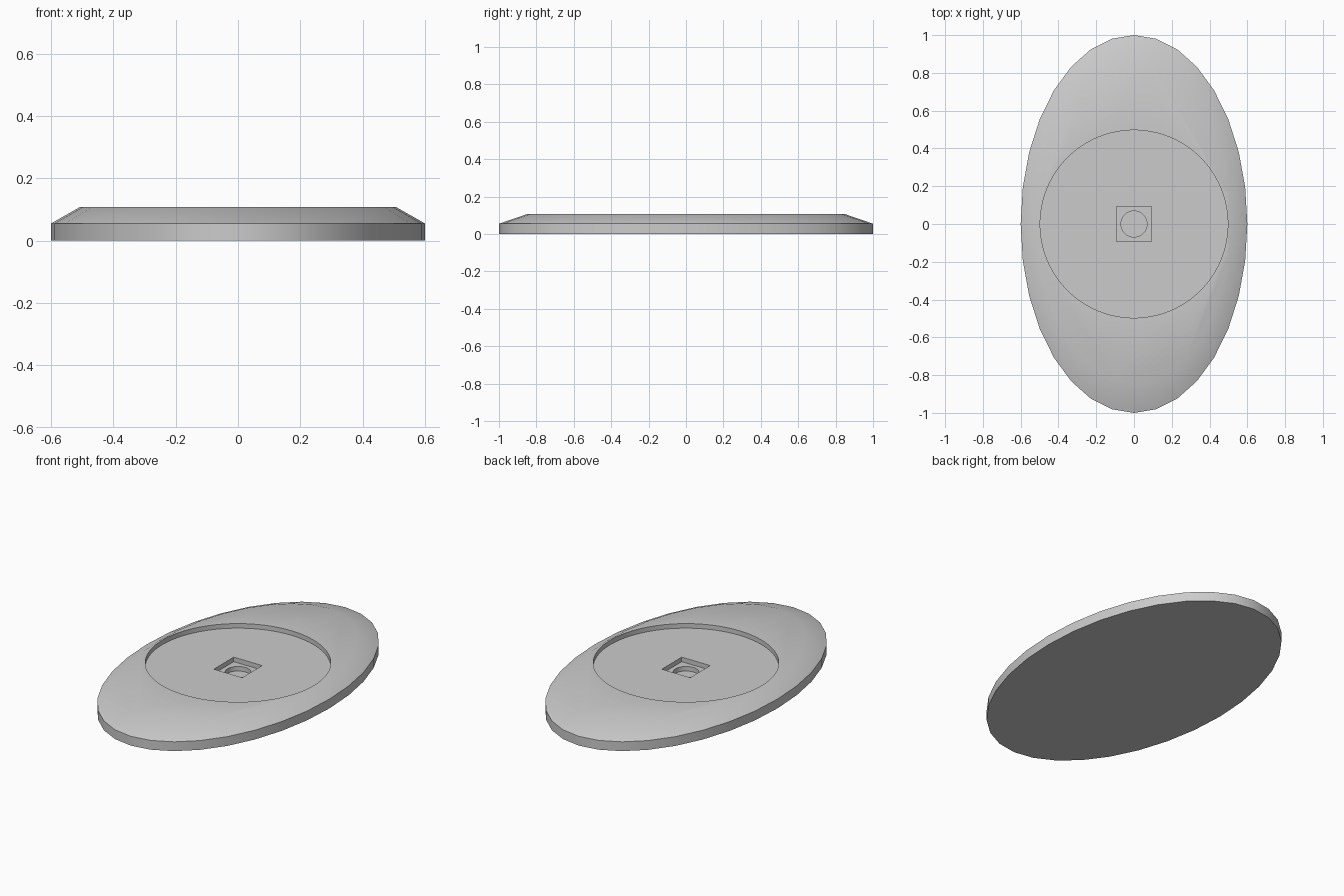
import bpy
import bmesh
import math

default = bpy.data.objects.get("Cube")
if default:
    bpy.data.objects.remove(default, do_unlink=True)

TOP = 0.108
STEP = 0.027


def make_object(name, bm):
    bmesh.ops.recalc_face_normals(bm, faces=bm.faces[:])
    mesh = bpy.data.meshes.new(name)
    bm.to_mesh(mesh)
    bm.free()
    obj = bpy.data.objects.new(name, mesh)
    bpy.context.collection.objects.link(obj)
    return obj


def loft(name, sections, sides, turn=0.0):
    """Closed solid through stacked ellipses given as (x radius, y radius, z)."""
    bm = bmesh.new()
    rings = []
    for rx, ry, z in sections:
        angles = [turn + math.tau * i / sides for i in range(sides)]
        rings.append([bm.verts.new((rx * math.cos(a), ry * math.sin(a), z)) for a in angles])
    for low, high in zip(rings, rings[1:]):
        for i in range(sides):
            j = (i + 1) % sides
            bm.faces.new((low[i], low[j], high[j], high[i]))
    bm.faces.new(rings[0][::-1])
    bm.faces.new(rings[-1])
    return make_object(name, bm)


# Oval plate with an upright rim and a sloping shoulder
base = loft("oval_base", [(0.6, 1.0, 0), (0.6, 1.0, 0.055), (0.507, 0.845, TOP)], 32)

grey = bpy.data.materials.new("light_grey")
grey.use_nodes = True
colour = (0.6, 0.6, 0.6, 1)
grey.diffuse_color = colour
grey.node_tree.nodes["Principled BSDF"].inputs["Base Color"].default_value = colour
base.data.materials.append(grey)

# Stepped recesses: wide round seat, square socket, small round hole
recesses = [
    ("round_seat", 0.497, 96, 0),
    ("square_socket", 0.093 * math.sqrt(2), 4, math.pi / 4),
    ("round_hole", 0.069, 48, 0),
]
bpy.context.view_layer.objects.active = base
for level, (name, radius, sides, turn) in enumerate(recesses, 1):
    floor = TOP - STEP * level
    cutter = loft(name + "_cutter", [(radius, radius, floor), (radius, radius, TOP + 0.1)], sides, turn)
    cutter.hide_render = True
    cut = base.modifiers.new(name, "BOOLEAN")
    cut.operation = "DIFFERENCE"
    cut.solver = "EXACT"
    cut.object = cutter
    bpy.ops.object.modifier_apply(modifier=cut.name)
    bpy.data.objects.remove(cutter, do_unlink=True)

# Soft shoulder, crisp rim and recess edges
bpy.ops.object.select_all(action="DESELECT")
base.select_set(True)
bpy.ops.object.shade_smooth_by_angle(angle=math.radians(40))
